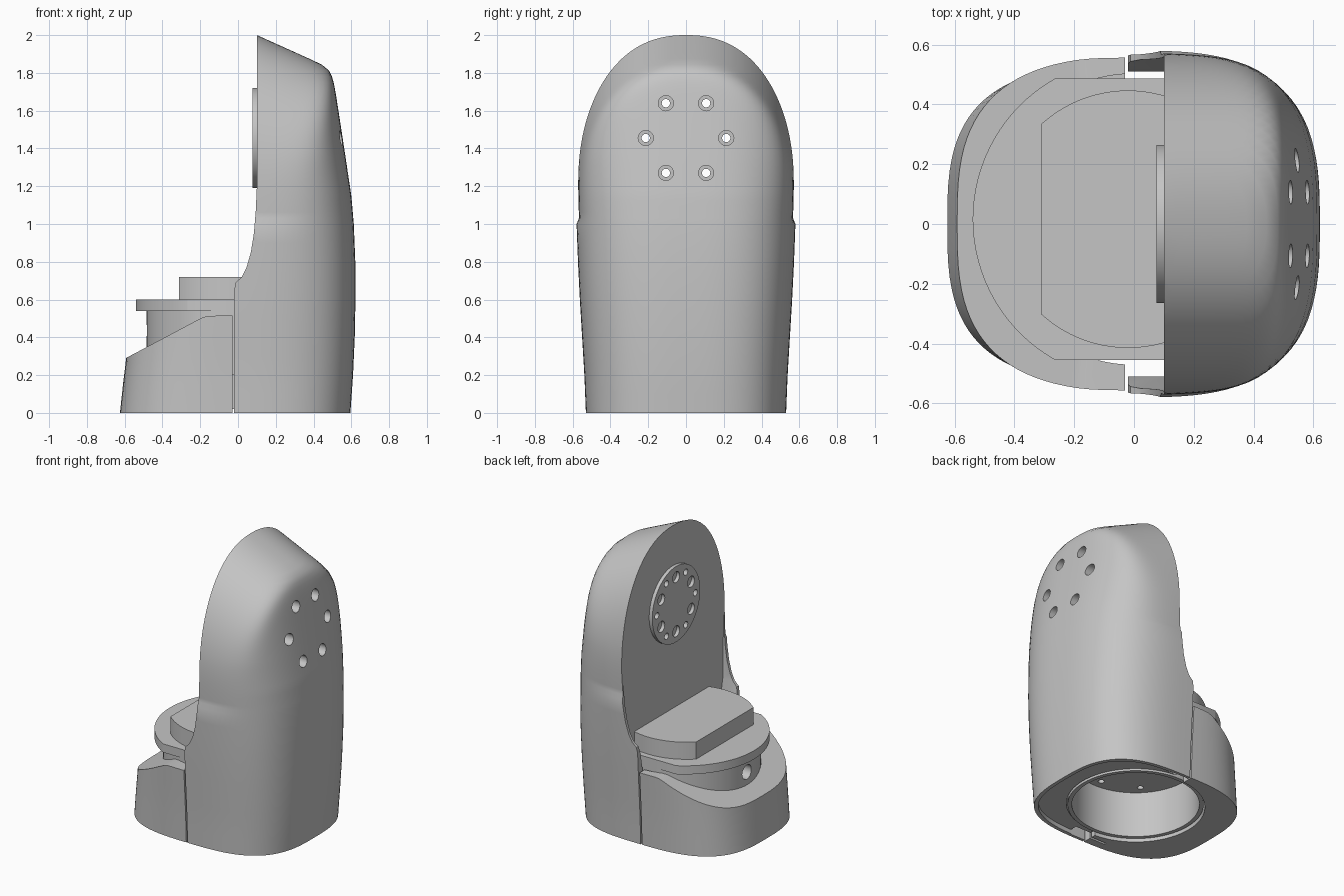
import bpy, bmesh, math
from mathutils import Matrix, Vector

if "Cube" in bpy.data.objects:
    bpy.data.objects.remove(bpy.data.objects["Cube"])

grey = bpy.data.materials.new("plain_grey")
grey.use_nodes = True
COLOUR = (0.56, 0.56, 0.56, 1)
grey.diffuse_color = COLOUR
grey.node_tree.nodes["Principled BSDF"].inputs["Base Color"].default_value = COLOUR

AXIS_Y = 0.016            # the turntable sits slightly off centre
WALL_X = 0.1              # inner face of the tall wall
JOINT_Z = 1.455           # height of the joint centre
POWER = 3.0               # squareness of the plan outline


def make_object(name, bm):
    bmesh.ops.recalc_face_normals(bm, faces=bm.faces)
    mesh = bpy.data.meshes.new(name)
    bm.to_mesh(mesh)
    bm.free()
    mesh.materials.append(grey)
    obj = bpy.data.objects.new(name, mesh)
    bpy.context.collection.objects.link(obj)
    return obj


def loft(name, rings):
    """Skin a list of equal-length point rings and cap both ends."""
    bm = bmesh.new()
    loops = [[bm.verts.new(p) for p in ring] for ring in rings]
    n = len(loops[0])
    for low, high in zip(loops, loops[1:]):
        for i in range(n):
            j = (i + 1) % n
            bm.faces.new((low[i], low[j], high[j], high[i]))
    bm.faces.new(loops[0])
    bm.faces.new(loops[-1])
    return make_object(name, bm)


def prism_y(name, profile):
    return loft(name, [[(x, y, z) for x, z in profile] for y in (-1, 1)])


def tapered_box(name, x0, x1, levels):
    """Box between x0 and x1 with its own y range at every height."""
    return loft(name, [[(x0, y0, z), (x1, y0, z), (x1, y1, z), (x0, y1, z)]
                       for z, y0, y1 in levels])


def box(name, x0, x1, y0, y1, z0, z1):
    return tapered_box(name, x0, x1, [(z0, y0, y1), (z1, y0, y1)])


def cylinder(name, radius, start, end, sides=96):
    """Cylinder between two points."""
    start, end = Vector(start), Vector(end)
    turn = (end - start).to_track_quat("Z", "Y").to_matrix().to_4x4()
    bm = bmesh.new()
    bmesh.ops.create_cone(bm, cap_ends=True, segments=sides, radius1=radius, radius2=radius,
                          depth=(end - start).length,
                          matrix=Matrix.Translation((start + end) / 2) @ turn)
    return make_object(name, bm)


def upright(name, radius, z0, z1):
    return cylinder(name, radius, (0, AXIS_Y, z0), (0, AXIS_Y, z1))


def combine(target, cutter, operation="DIFFERENCE"):
    mod = target.modifiers.new("cut", "BOOLEAN")
    mod.object, mod.operation, mod.solver = cutter, operation, "EXACT"
    bpy.context.view_layer.objects.active = target
    bpy.ops.object.modifier_apply(modifier=mod.name)
    bpy.data.objects.remove(cutter)


def smooth(obj, angle=30):
    bpy.ops.object.select_all(action="DESELECT")
    obj.select_set(True)
    bpy.context.view_layer.objects.active = obj
    bpy.ops.object.shade_smooth_by_angle(angle=math.radians(angle))


def spow(v, p):
    return math.copysign(abs(v) ** p, v)


def oval_ring(z, a, w, n=96):
    turns = [math.tau * i / n for i in range(n)]
    return [(a * spow(math.cos(t), 2 / POWER), w * spow(math.sin(t), 2 / POWER), z) for t in turns]


def bolt_circle(radius, offset=0):
    for i in range(6):
        t = math.tau * i / 6 + offset
        yield radius * math.cos(t), JOINT_Z + radius * math.sin(t)


# Tall rear housing: oval column blended into an arched, sloping roof
rear_sections = [(0, .595, .53), (.2, .609, .538), (.4, .618, .55), (.6, .622, .562),
                 (.8, .621, .572), (1, .613, .58), (1.15, .6, .59), (1.35, .57, .605),
                 (1.77, .506, .62), (2.1, .453, .62)]


def section_at(z):
    for (z0, a0, w0), (z1, a1, w1) in zip(rear_sections, rear_sections[1:]):
        if z <= z1:
            f = (z - z0) / (z1 - z0)
            return a0 + f * (a1 - a0), w0 + f * (w1 - w0)


def housing_ring(z, n=128):
    a, w = section_at(z)
    centre = -.1

    def inside(x, y):
        oval = abs(x / a) ** POWER + abs(y / w) ** POWER
        rise = max(0, z + .45 * (x - WALL_X) - 1.1) / .9
        arch = abs(y / .582) ** 2.3 + rise ** 2.3 if z > 1 else 0
        return oval ** 10 + arch ** 10 < 1

    ring = []
    for i in range(n):
        t = math.tau * i / n
        low, high = 0, 1
        for _ in range(24):
            mid = (low + high) / 2
            if inside(centre + mid * math.cos(t), mid * math.sin(t)):
                low = mid
            else:
                high = mid
        ring.append((centre + low * math.cos(t), low * math.sin(t), z))
    return ring


heights = [.1 * i for i in range(11)] + [1 + i / 32 for i in range(1, 33)]
rear_housing = loft("rear_housing", [housing_ring(z) for z in heights])

# Side silhouette with the swept front edge of the flanges
side_profile = [(-.02, -1), (-.02, .65), (-.012, .69), (.02, .72), (.045, .77), (.068, .85),
                (.084, .95), (.094, 1.07), (WALL_X, 1.2), (WALL_X, 3), (1, 3), (1, -1)]
combine(rear_housing, prism_y("side_cutter", side_profile), "INTERSECT")

# Recess between the thin flanges, widening upward
recess_levels = [(z, -y, y) for z, y in ((.2, .51), (.52, .51), (.72, .55), (1.25, .56))]
combine(rear_housing, tapered_box("recess_cutter", -1, WALL_X, recess_levels))
for side in (-1, 1):
    y0, y1 = sorted((side * .455, side * .51))
    combine(rear_housing, box("slot_cutter", -1, WALL_X, y0, y1, -1, .3))
combine(rear_housing, upright("bore_cutter", .44, -1, .34))
combine(rear_housing, loft("underside_cutter", [oval_ring(-1, .57, .505), oval_ring(.03, .57, .505)]))

# Counterbored bolt holes through the wall
for y, z in bolt_circle(.213):
    combine(rear_housing, cylinder("bolt_cutter", .022, (-.3, y, z), (1, y, z), 24))
    combine(rear_housing, cylinder("counterbore_cutter", .04, (.2, y, z), (1, y, z), 32))
smooth(rear_housing)

# Low front cover with a sloping rim
front_sections = [(0, .625, .53), (.15, .609, .536), (.29, .592, .543), (.4, .578, .55), (.6, .55, .562)]
front_cover = loft("front_cover", [oval_ring(*s) for s in front_sections])
rim_profile = [(-1, -1), (-.03, -1), (-.03, .515), (-.15, .514), (-.18, .508), (-.21, .494),
               (-.59, .292), (-1, .074)]
combine(front_cover, prism_y("rim_cutter", rim_profile), "INTERSECT")
combine(front_cover, upright("cover_recess_cutter", .487, .2, 1))
combine(front_cover, upright("cover_bore_cutter", .44, -1, .3))
combine(front_cover, box("cover_slot_cutter", -.15, 0, -.471, -.455, -1, .4))
smooth(front_cover)


# Turntable drum with hollow underside
def trim_sides(obj):
    combine(obj, box("trim_cutter", -1, 1, AXIS_Y - .471, AXIS_Y + .471, -1, 2), "INTERSECT")


drum = upright("turntable_drum", .485, .2, .54)
combine(drum, upright("drum_foot", .432, .02, .3), "UNION")
trim_sides(drum)
combine(drum, upright("drum_bore_cutter", .405, -1, .34))
combine(drum, cylinder("cable_hole_cutter", .05, (-.8, AXIS_Y, .435), (-.42, AXIS_Y, .435), 32))
for i in range(8):
    t = math.tau * i / 8
    x, y = .34 * math.cos(t), AXIS_Y + .34 * math.sin(t)
    combine(drum, cylinder("drum_hole_cutter", .02, (x, y, .3), (x, y, .42), 20))
smooth(drum)

# Turntable plate and raised block
plate = upright("turntable_plate", .54, .54, .6)
trim_sides(plate)
smooth(plate)

block = cylinder("raised_block", .431, (-.02, AXIS_Y, .6), (-.02, AXIS_Y, .72))
combine(block, box("block_cutter", -.312, WALL_X, -1, 1, 0, 1), "INTERSECT")
smooth(block)

# Round joint flange on the inner wall
flange = cylinder("joint_flange", .265, (.076, 0, JOINT_Z), (WALL_X + .002, 0, JOINT_Z))
for y, z in bolt_circle(.213):
    combine(flange, cylinder("bolt_hole_cutter", .022, (0, y, z), (.2, y, z), 24))
for y, z in bolt_circle(.19, math.pi / 6):
    combine(flange, cylinder("flange_hole_cutter", .038, (0, y, z), (.2, y, z), 24))
smooth(flange)
